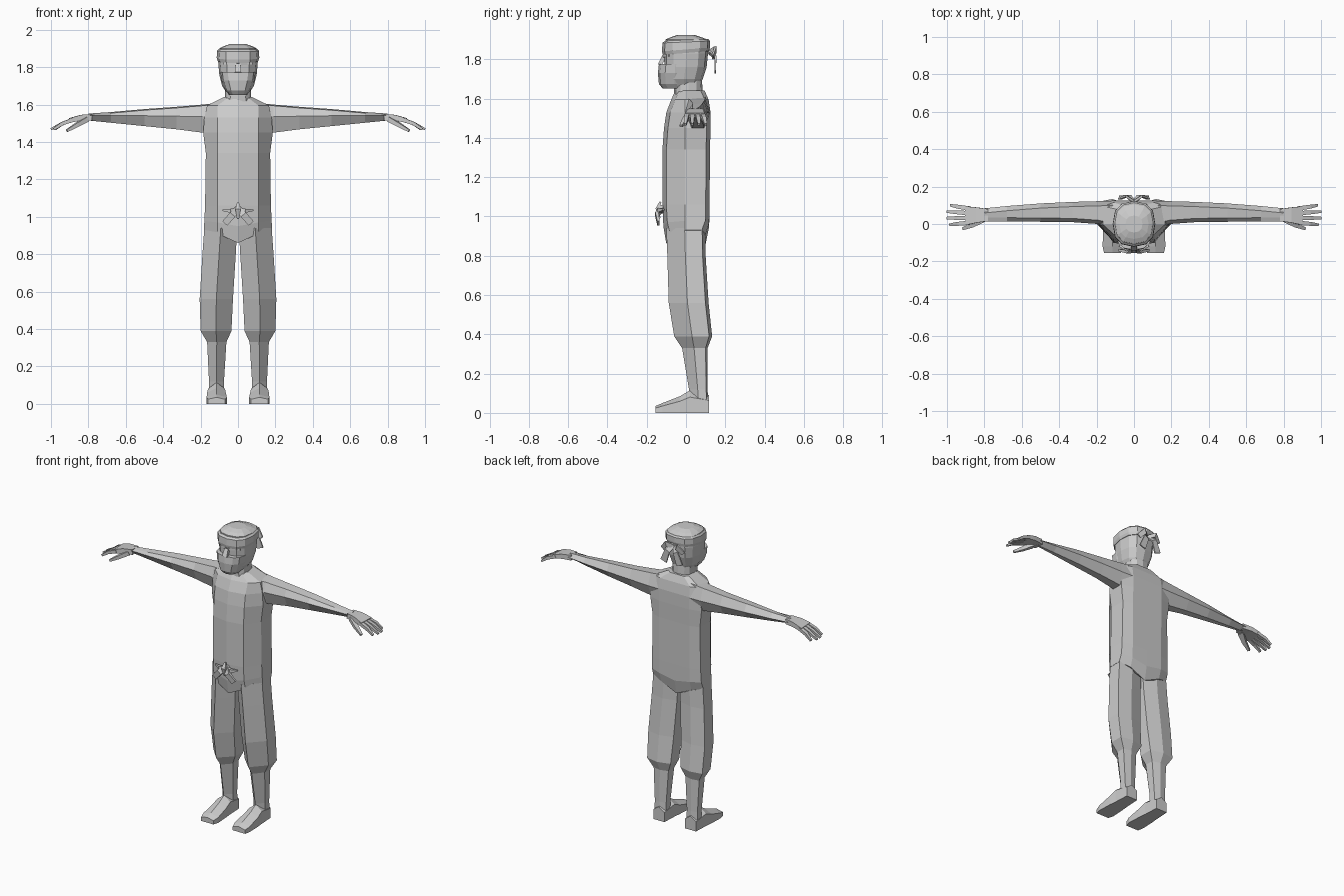
import bpy, bmesh, math
from mathutils import Vector

cube = bpy.data.objects.get("Cube")
if cube:
    bpy.data.objects.remove(cube)

grey = bpy.data.materials.new("plain_grey")
grey.use_nodes = True
colour = (.6, .6, .6, 1)
grey.diffuse_color = colour
grey.node_tree.nodes["Principled BSDF"].inputs["Base Color"].default_value = colour


def loft(name, rings, mirrored=False):
    """Skin a list of equal-length point rings and close both ends."""
    bm = bmesh.new()
    loops = [[bm.verts.new(p) for p in ring] for ring in rings]
    count = len(loops[0])
    for low, high in zip(loops, loops[1:]):
        for i in range(count):
            j = (i + 1) % count
            bm.faces.new((low[i], low[j], high[j], high[i]))
    bm.faces.new(loops[0])
    bm.faces.new(loops[-1])
    bmesh.ops.recalc_face_normals(bm, faces=bm.faces)
    mesh = bpy.data.meshes.new(name)
    bm.to_mesh(mesh)
    bm.free()
    mesh.materials.append(grey)
    obj = bpy.data.objects.new(name, mesh)
    bpy.context.collection.objects.link(obj)
    if mirrored:
        obj.modifiers.new("mirror", "MIRROR").use_mirror_merge = False
    return obj


def strip(name, path, sizes, up):
    """Mirrored box-section strip along a path; sizes are (width, thickness)."""
    path = [Vector(p) for p in path]
    rings = []
    for i, p in enumerate(path):
        along = (path[min(i + 1, len(path) - 1)] - path[max(i - 1, 0)]).normalized()
        side = Vector(up).cross(along).normalized()
        top = along.cross(side)
        w, t = sizes[i][0] / 2, sizes[i][1] / 2
        rings.append([p + side * a * w + top * b * t
                      for a, b in ((-1, -1), (1, -1), (1, 1), (-1, 1))])
    return loft(name, rings, True)


# Torso: centre dip at the hem, chamfered front, flat sides
def torso_ring(z, width, front, back, dip=0):
    corner = min(.11, width * .66)
    half = [(0, front, z - dip), (corner, front + .02, z), (width, front * .05, z + dip * .4),
            (width, back - .02, z + dip * .4), (corner, back, z), (0, back, z - dip)]
    return half + [(-x, y, h) for x, y, h in half[-2:0:-1]]


loft("torso", [torso_ring(*row) for row in (
    (.91, .182, -.1, .1, .05), (.97, .18, -.115, .118, .02), (1.06, .176, -.12, .12),
    (1.34, .172, -.12, .122), (1.45, .186, -.112, .125), (1.53, .18, -.1, .125),
    (1.595, .165, -.075, .115), (1.64, .075, -.055, .095))])


# Trouser legs running down to bare shins
def leg_ring(z, inner, outer, front, back):
    mid, depth = (inner + outer) / 2, back - front
    return [(mid, front, z), (outer, front + depth * .47, z), (outer, back - depth * .08, z),
            (mid, back, z), (inner, back - depth * .12, z), (inner, front + depth * .42, z)]


loft("leg", [leg_ring(*row) for row in (
    (0, .075, .155, .02, .115), (.12, .075, .155, .015, .11), (.33, .062, .165, -.02, .11),
    (.39, .035, .2, -.06, .133), (.56, .027, .205, -.088, .115),
    (.8, .012, .19, -.095, .1), (.94, .004, .18, -.1, .098))], True)

# Feet
loft("foot", [[(a, y, 0), (b, y, 0), (b, y, h * .7), ((a + b) / 2, y, h), (a, y, h * .7)]
              for y, a, b, h in ((.118, .075, .155, .09), (.02, .07, .16, .115),
                                 (-.03, .065, .165, .085), (-.12, .06, .168, .05),
                                 (-.155, .07, .16, .035))], True)


# Arms: ridge on top, flat front, narrow underside
def arm_ring(x, low, high, front, back):
    mid = (low + high) / 2
    return [(x, front, mid + .01), (x, front + .02, high - .006), (x, back - .025, high),
            (x, back, mid), (x, back - .03, low), (x, front + .03, low)]


loft("arm", [arm_ring(*row) for row in (
    (.1, 1.44, 1.61, -.02, .125), (.19, 1.45, 1.6, 0, .122), (.33, 1.468, 1.588, .01, .118),
    (.5, 1.485, 1.576, .012, .11), (.68, 1.503, 1.56, .014, .096),
    (.8, 1.515, 1.552, .014, .084))], True)

# Hands: palm, four fingers and a thumb
strip("palm", [(.78, .048, 1.533), (.84, .048, 1.53), (.9, .045, 1.515)],
      [(.064, .034), (.082, .03), (.1, .024)], (0, 0, 1))
for label, root, tip, reach in (("little", .084, .1, .98), ("ring", .058, .066, 1.0),
                                ("middle", .032, .032, 1.0), ("index", .006, -.004, .985)):
    strip(label + "_finger", [(.885, root, 1.518), (.94, (root + tip) / 2, 1.498),
                              (reach, tip, 1.468)],
          [(.023, .02), (.021, .019), (.013, .012)], (0, 0, 1))
strip("thumb", [(.81, .025, 1.522), (.86, -.004, 1.492), (.915, -.025, 1.46)],
      [(.035, .026), (.026, .022), (.015, .013)], (0, 0, 1))


# Head pieces use squarish oval rings
def oval(z, width, front, back, tilt=0, sides=12):
    mid, ring = (front + back) / 2, []
    for i in range(sides):
        angle = math.tau * i / sides
        s, c = math.sin(angle), math.cos(angle)
        x = width * math.copysign(abs(s) ** .8, s)
        y = mid - (back - front) / 2 * math.copysign(abs(c) ** .8, c)
        ring.append((x, y, z + tilt * (y - mid)))
    return ring


loft("neck", [oval(*row) for row in (
    (1.59, .08, -.06, .105, -.1), (1.64, .07, -.06, .085, -.1), (1.72, .07, -.055, .08))])
loft("head", [oval(*row) for row in (
    (1.665, .062, -.09, .07), (1.7, .085, -.105, .085), (1.76, .1, -.11, .105),
    (1.83, .106, -.112, .112), (1.9, .1, -.105, .11), (1.912, .078, -.08, .08),
    (1.923, .045, -.045, .045))])
loft("face_mask", [oval(*row) for row in (
    (1.652, .048, -.12, .01), (1.675, .066, -.138, .02), (1.73, .088, -.143, .03),
    (1.775, .094, -.138, .03))])
loft("headband", [oval(*row) for row in (
    (1.832, .108, -.118, .118, .08), (1.85, .114, -.122, .122, .08),
    (1.888, .112, -.12, .122, .04), (1.898, .102, -.108, .114, .04))])

# Nose bridge and brow above the eye opening
strip("nose_bridge", [(0, -.112, 1.815), (0, -.134, 1.77)], [(.025, .02), (.035, .02)], (0, 1, 0))
strip("brow", [(.005, -.112, 1.815), (.075, -.082, 1.822)], [(.014, .016)] * 2, (0, 1, 0))

# Headband knot and tails at the back
strip("headband_tail", [(0, .115, 1.84), (.03, .15, 1.81), (.058, .148, 1.735)],
      [(.02, .014), (.035, .01), (.045, .008)], (0, 1, 0))
strip("headband_loop", [(0, .118, 1.835), (.04, .15, 1.85), (.075, .135, 1.81)],
      [(.02, .014), (.035, .012), (.03, .008)], (0, 1, 0))

# Belt knot at the front
strip("belt_tail", [(0, -.118, 1.045), (.03, -.148, 1.01), (.07, -.14, .965)],
      [(.03, .02), (.035, .018), (.035, .012)], (0, 1, 0))
strip("belt_loop", [(0, -.12, 1.03), (.04, -.135, 1.032), (.08, -.115, 1.035)],
      [(.03, .02), (.022, .018), (.008, .01)], (0, 1, 0))
strip("belt_knot", [(0, -.13, 1.075), (0, -.145, 1.04), (0, -.135, .99)],
      [(.01, .01), (.028, .02), (.012, .01)], (0, 1, 0))
